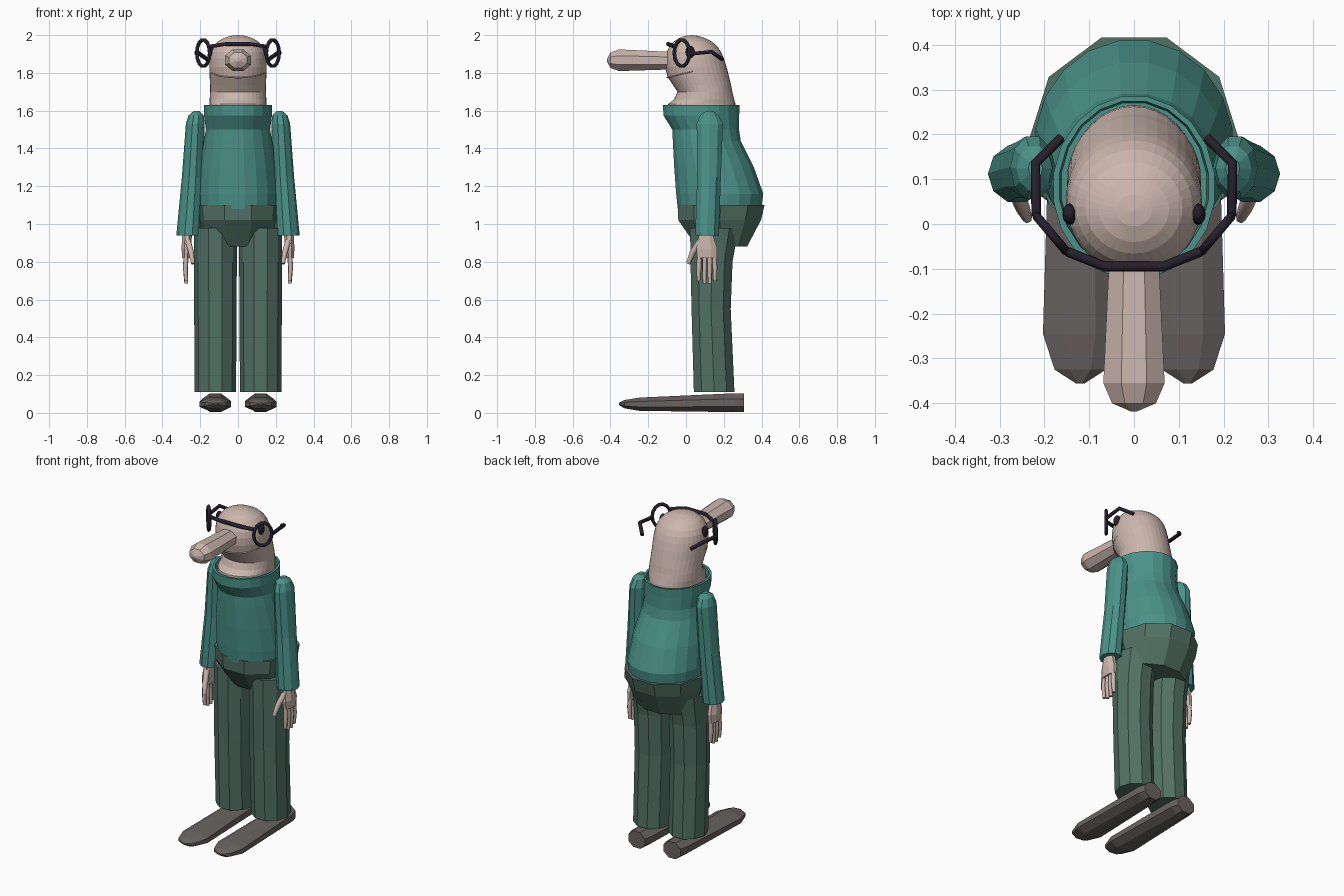
import bpy, bmesh, math
from mathutils import Vector


def material(name, rgb):
    m = bpy.data.materials.new(name)
    m.diffuse_color = (*rgb, 1)
    return m


SKIN = material("skin", (0.60, 0.47, 0.42))
TEAL = material("teal_knit", (0.07, 0.29, 0.25))
GREEN = material("green_trousers", (0.085, 0.165, 0.13))
GREY = material("grey_shoe", (0.14, 0.125, 0.12))
DARK = material("dark_frame", (0.02, 0.014, 0.025))


def loft(name, mat, rings, n, axis="z", turn=0.0):
    """Skin elliptical rings: (position, centre x, centre other, radius x, radius other)."""
    bm = bmesh.new()
    loops = []
    for p, cx, co, rx, ro in rings:
        loop = []
        for i in range(n):
            a = 2 * math.pi * (i + turn) / n
            u, v = cx + rx * math.cos(a), co + ro * math.sin(a)
            loop.append(bm.verts.new((u, v, p) if axis == "z" else (u, p, v)))
        loops.append(loop)
    for a, b in zip(loops, loops[1:]):
        for i in range(n):
            j = (i + 1) % n
            bm.faces.new((a[i], a[j], b[j], b[i]))
    bm.faces.new(loops[0])
    bm.faces.new(loops[-1])
    bmesh.ops.recalc_face_normals(bm, faces=bm.faces)
    me = bpy.data.meshes.new(name)
    bm.to_mesh(me)
    bm.free()
    me.materials.append(mat)
    ob = bpy.data.objects.new(name, me)
    bpy.context.collection.objects.link(ob)
    return ob


def profile(rows, cx=0.0):
    """Rows of (z, front y, back y, half width) turned into rings."""
    return [(z, cx, (f + b) / 2, w, (b - f) / 2) for z, f, b, w in rows]


def tube(name, mat, pts, r, closed=False, taper=None):
    """Round bar along a path."""
    cu = bpy.data.curves.new(name, "CURVE")
    cu.dimensions = "3D"
    cu.bevel_depth = r
    cu.bevel_resolution = 1
    cu.use_fill_caps = True
    sp = cu.splines.new("POLY")
    sp.points.add(len(pts) - 1)
    for i, (p, q) in enumerate(zip(sp.points, pts)):
        p.co = (*q, 1)
        p.radius = taper[i] if taper else 1
    sp.use_cyclic_u = closed
    ob = bpy.data.objects.new(name, cu)
    bpy.context.collection.objects.link(ob)
    cu.materials.append(mat)
    bpy.ops.object.select_all(action="DESELECT")
    ob.select_set(True)
    bpy.context.view_layer.objects.active = ob
    bpy.ops.object.convert(target="MESH")
    return ob


# Head and neck
loft("head", SKIN, profile([
    (1.58, -0.10, 0.265, 0.150), (1.635, -0.095, 0.262, 0.150),
    (1.66, -0.062, 0.255, 0.150), (1.70, -0.045, 0.245, 0.148),
    (1.735, -0.068, 0.239, 0.148), (1.78, -0.098, 0.228, 0.150),
    (1.83, -0.110, 0.215, 0.152), (1.875, -0.110, 0.201, 0.150),
    (1.91, -0.102, 0.186, 0.144), (1.94, -0.088, 0.166, 0.130),
    (1.965, -0.066, 0.138, 0.108), (1.983, -0.040, 0.105, 0.078),
    (1.996, -0.005, 0.066, 0.040), (2.0, 0.028, 0.032, 0.003)]), 36)

# Mouth crease wrapping the face
mouth = []
for i in range(17):
    a = math.radians(-90 + (i - 8) * 10)
    mouth.append((0.150 * math.cos(a), 0.065 + 0.165 * math.sin(a),
                  1.775 + 0.04 * (1 + math.sin(a))))
tube("mouth", SKIN, mouth, 0.004)

# Long octagonal nose
loft("nose", SKIN, [
    (-0.06, 0, 1.865, 0.060, 0.050), (-0.12, 0, 1.865, 0.062, 0.052),
    (-0.355, 0, 1.867, 0.074, 0.062), (-0.400, 0, 1.867, 0.053, 0.044),
    (-0.418, 0, 1.867, 0.008, 0.008)], 8, "y", 0.5)

# Sweater with an open rolled collar
loft("sweater", TEAL, profile([
    (1.07, -0.045, 0.400, 0.215), (1.16, -0.055, 0.412, 0.222),
    (1.30, -0.065, 0.362, 0.208), (1.44, -0.072, 0.292, 0.183),
    (1.50, -0.075, 0.283, 0.172), (1.575, -0.122, 0.284, 0.182),
    (1.63, -0.124, 0.287, 0.182), (1.63, -0.108, 0.276, 0.168),
    (1.59, -0.104, 0.272, 0.164)]), 20, turn=0.5)

# Trouser hips
loft("trouser_hips", GREEN, profile([
    (0.88, 0.050, 0.330, 0.180), (1.02, -0.052, 0.408, 0.228),
    (1.10, -0.056, 0.428, 0.235)]), 10)

# Bridge bar of the glasses
tube("glasses_bridge", DARK, [
    (-0.148, -0.062, 1.94), (-0.065, -0.095, 1.953),
    (0.065, -0.095, 1.953), (0.148, -0.062, 1.94)], 0.011)

for s, side in ((-1, "left"), (1, "right")):
    # Trouser leg
    loft(side + "_trouser_leg", GREEN, profile([
        (0.11, 0.036, 0.262, 0.110), (0.55, 0.024, 0.242, 0.112),
        (0.80, 0.018, 0.252, 0.114), (0.98, 0.015, 0.285, 0.114)], s * 0.12), 10)
    # Shoe
    loft(side + "_shoe", GREY, [
        (0.308, s * 0.12, 0.054, 0.062, 0.054), (0.26, s * 0.12, 0.054, 0.074, 0.054),
        (-0.245, s * 0.12, 0.046, 0.090, 0.038), (-0.325, s * 0.12, 0.046, 0.062, 0.024),
        (-0.356, s * 0.12, 0.048, 0.010, 0.006)], 8, "y", 0.5)
    # Sleeve with rounded shoulder
    loft(side + "_sleeve", TEAL, [
        (0.94, s * 0.262, 0.112, 0.064, 0.066), (0.955, s * 0.261, 0.112, 0.064, 0.066),
        (1.25, s * 0.241, 0.122, 0.056, 0.066), (1.53, s * 0.226, 0.126, 0.050, 0.073),
        (1.575, s * 0.222, 0.124, 0.040, 0.052), (1.597, s * 0.220, 0.124, 0.016, 0.022)], 10)
    # Palm, fingers and thumb
    loft(side + "_palm", SKIN, [
        (0.82, s * 0.276, 0.112, 0.021, 0.056), (0.87, s * 0.274, 0.110, 0.027, 0.060),
        (0.96, s * 0.268, 0.105, 0.028, 0.036)], 8, turn=0.5)
    for k, (y, tip) in enumerate(((0.068, 0.70), (0.098, 0.685), (0.126, 0.685), (0.153, 0.70))):
        tube(f"{side}_finger_{k + 1}", SKIN, [
            (s * 0.274, 0.112 + (y - 0.112) * 0.9, 0.85), (s * 0.278, y, 0.77),
            (s * 0.274, y, tip)], 0.0135, taper=(1, 1, 0.75))
    tube(side + "_thumb", SKIN, [
        (s * 0.265, 0.075, 0.91), (s * 0.248, 0.035, 0.85), (s * 0.238, 0.012, 0.79)],
        0.016, taper=(1.1, 1, 0.7))
    # Lens ring, turned outward
    ring = []
    for i in range(14):
        a = 2 * math.pi * i / 14
        d = 0.047 * math.cos(a)
        ring.append((s * (0.184 + 0.72 * d), -0.022 + 0.85 * d, 1.905 + 0.07 * math.sin(a)))
    tube(side + "_lens_ring", DARK, ring, 0.010, closed=True)
    # Temple arm
    tube(side + "_temple_arm", DARK, [
        (s * 0.218, 0.018, 1.90), (s * 0.220, 0.135, 1.912), (s * 0.163, 0.192, 1.872)], 0.011)
    # Eye
    bpy.ops.mesh.primitive_uv_sphere_add(segments=12, ring_count=8, location=(s * 0.143, 0.022, 1.91))
    eye = bpy.context.object
    eye.name = side + "_eye"
    eye.scale = (0.017, 0.024, 0.034)
    eye.data.materials.append(DARK)
